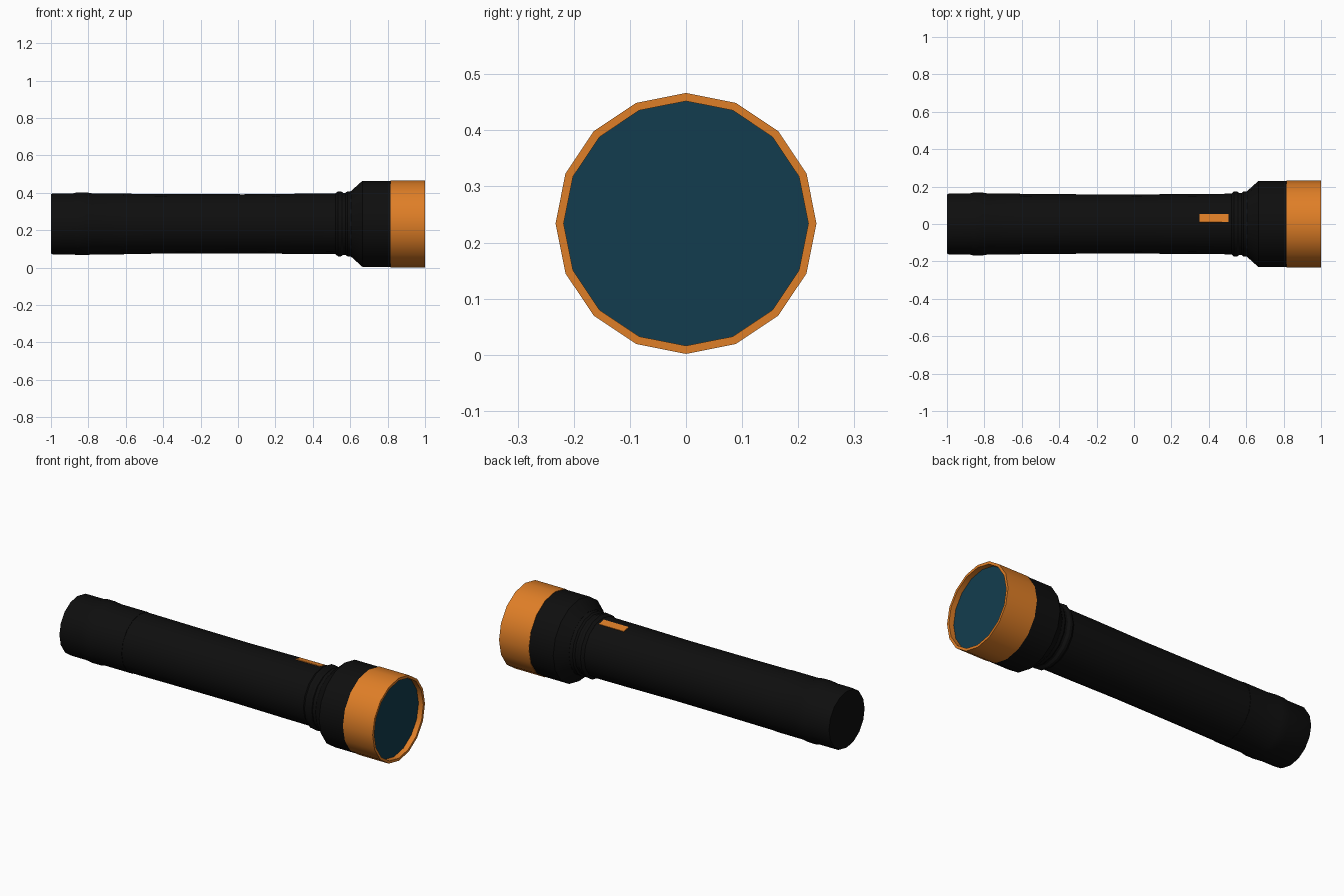
import bpy, bmesh, math

AXIS_Z = 0.234   # height of the centre line
SIDES = 16

if "Cube" in bpy.data.objects:
    bpy.data.objects.remove(bpy.data.objects["Cube"], do_unlink=True)


def material(name, colour):
    mat = bpy.data.materials.new(name)
    mat.use_nodes = True
    mat.diffuse_color = (*colour, 1)
    mat.node_tree.nodes["Principled BSDF"].inputs["Base Color"].default_value = (*colour, 1)
    return mat


black = material("matte black", (0.0045, 0.0045, 0.0045))
orange = material("orange", (0.74, 0.21, 0.02))
teal = material("dark teal glass", (0.006, 0.046, 0.077))


def finish(bm, name, mat):
    bmesh.ops.recalc_face_normals(bm, faces=bm.faces[:])
    mesh = bpy.data.meshes.new(name)
    bm.to_mesh(mesh)
    bm.free()
    mesh.materials.append(mat)
    obj = bpy.data.objects.new(name, mesh)
    bpy.context.collection.objects.link(obj)
    bpy.ops.object.select_all(action='DESELECT')
    obj.select_set(True)
    bpy.context.view_layer.objects.active = obj
    bpy.ops.object.shade_smooth_by_angle(angle=math.radians(30))
    return obj


def lathe(name, profile, mat, caps=True):
    """Revolve (x, radius) points around the long axis."""
    bm = bmesh.new()
    rings = []
    for x, r in profile:
        angles = [math.tau * i / SIDES for i in range(SIDES)]
        rings.append([bm.verts.new((x, r * math.sin(a), AXIS_Z + r * math.cos(a)))
                      for a in angles])
    for a, b in zip(rings, rings[1:]):
        for i in range(SIDES):
            j = (i + 1) % SIDES
            bm.faces.new((a[i], a[j], b[j], b[i]))
    if caps:
        bm.faces.new(rings[0])
        bm.faces.new(rings[-1])
    return finish(bm, name, mat)


# Tail cap with its raised band
lathe("tail_cap", [(-1, 0.158), (-0.99, 0.163), (-0.88, 0.163), (-0.86, 0.168),
                   (-0.81, 0.168), (-0.78, 0.163), (-0.61, 0.163)], black)

# Barrel, slightly waisted in the middle
lathe("barrel", [(-0.61, 0.161), (-0.3, 0.159), (0.03, 0.158),
                 (0.33, 0.161), (0.54, 0.162)], black)

# Neck with two ribs
lathe("neck", [(0.52, 0.162), (0.535, 0.174), (0.55, 0.174), (0.562, 0.166),
               (0.575, 0.166), (0.585, 0.174), (0.6, 0.174), (0.61, 0.176)], black)

# Flared head
lathe("head", [(0.605, 0.176), (0.665, 0.23), (0.825, 0.23)], black)

# Front ring, open and turned inwards at the lip, with a recessed lens
lathe("bezel", [(0.815, 0.228), (0.815, 0.2325), (1, 0.2325),
                (1, 0.218), (0.97, 0.218)], orange, caps=False)
lathe("lens", [(0.955, 0.218), (0.97, 0.218)], teal)

# Switch plate lying on the flat beside the top edge
tilt = math.pi / SIDES
height = 0.1605 * math.cos(tilt)
bm = bmesh.new()
bmesh.ops.create_cube(bm, size=1)
switch = finish(bm, "switch", orange)
switch.scale = (0.155, 0.044, 0.008)
switch.rotation_euler.x = -tilt
switch.location = (0.427, height * math.sin(tilt), AXIS_Z + height * math.cos(tilt))
